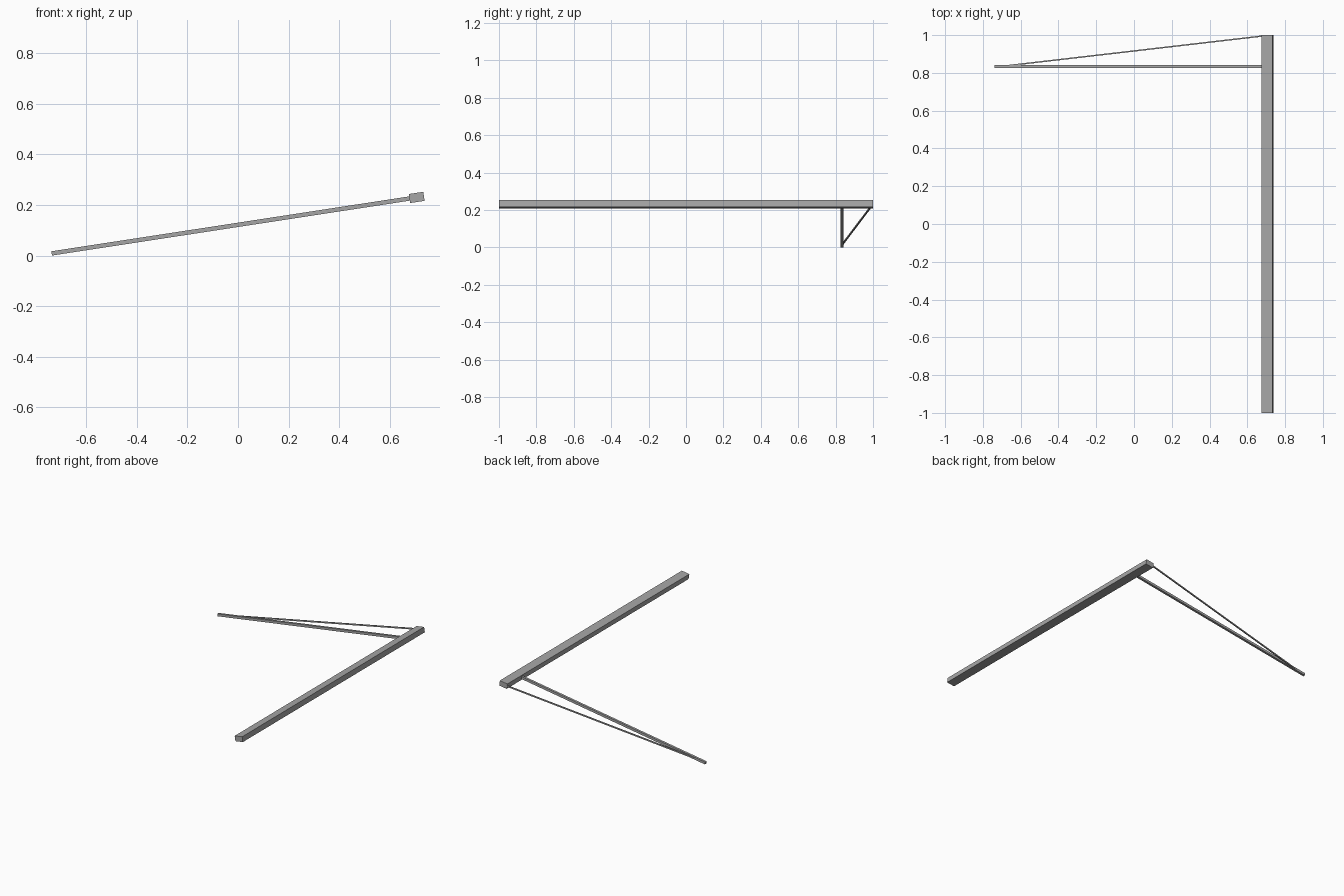
import bpy, bmesh, math
from mathutils import Vector, Matrix

if "Cube" in bpy.data.objects:
    bpy.data.objects.remove(bpy.data.objects["Cube"])

# One flat grey for everything
grey = bpy.data.materials.new("plain grey")
grey.diffuse_color = (0.38, 0.38, 0.38, 1)
grey.use_nodes = True
grey.node_tree.nodes["Principled BSDF"].inputs["Base Color"].default_value = grey.diffuse_color

TILT = math.radians(8.72)
ALONG = Vector((math.cos(TILT), 0, math.sin(TILT)))   # up the slope
NORMAL = Vector((-math.sin(TILT), 0, math.cos(TILT)))  # off the slope
HUB = Vector((0.706, 0, 0.23))                         # beam centre


def on_slope(dist, y):
    """Point in the sloping plane, dist measured from the beam centre line."""
    return HUB + ALONG * dist + Vector((0, y, 0))


def bar(name, a, b, width, height):
    """Rectangular bar from a to b, lying in the sloping plane."""
    d = (b - a).normalized()
    side = NORMAL.cross(d)
    basis = Matrix((d, side, NORMAL)).transposed().to_4x4()
    m = (Matrix.Translation((a + b) / 2) @ basis
         @ Matrix.Diagonal(((b - a).length, width, height, 1)))
    bm = bmesh.new()
    bmesh.ops.create_cube(bm, size=1, matrix=m)
    bmesh.ops.recalc_face_normals(bm, faces=bm.faces)
    me = bpy.data.meshes.new(name)
    bm.to_mesh(me)
    bm.free()
    me.materials.append(grey)
    ob = bpy.data.objects.new(name, me)
    bpy.context.collection.objects.link(ob)
    return ob


# Long beam, arm butting into it, and thin diagonal brace
bar("main_beam", on_slope(0, -1), on_slope(0, 1), 0.058, 0.036)
bar("support_arm", on_slope(-1.459, 0.834), on_slope(-0.027, 0.834), 0.016, 0.017)
bar("diagonal_brace", on_slope(-1.43, 0.834), on_slope(-0.027, 0.995), 0.007, 0.009)
